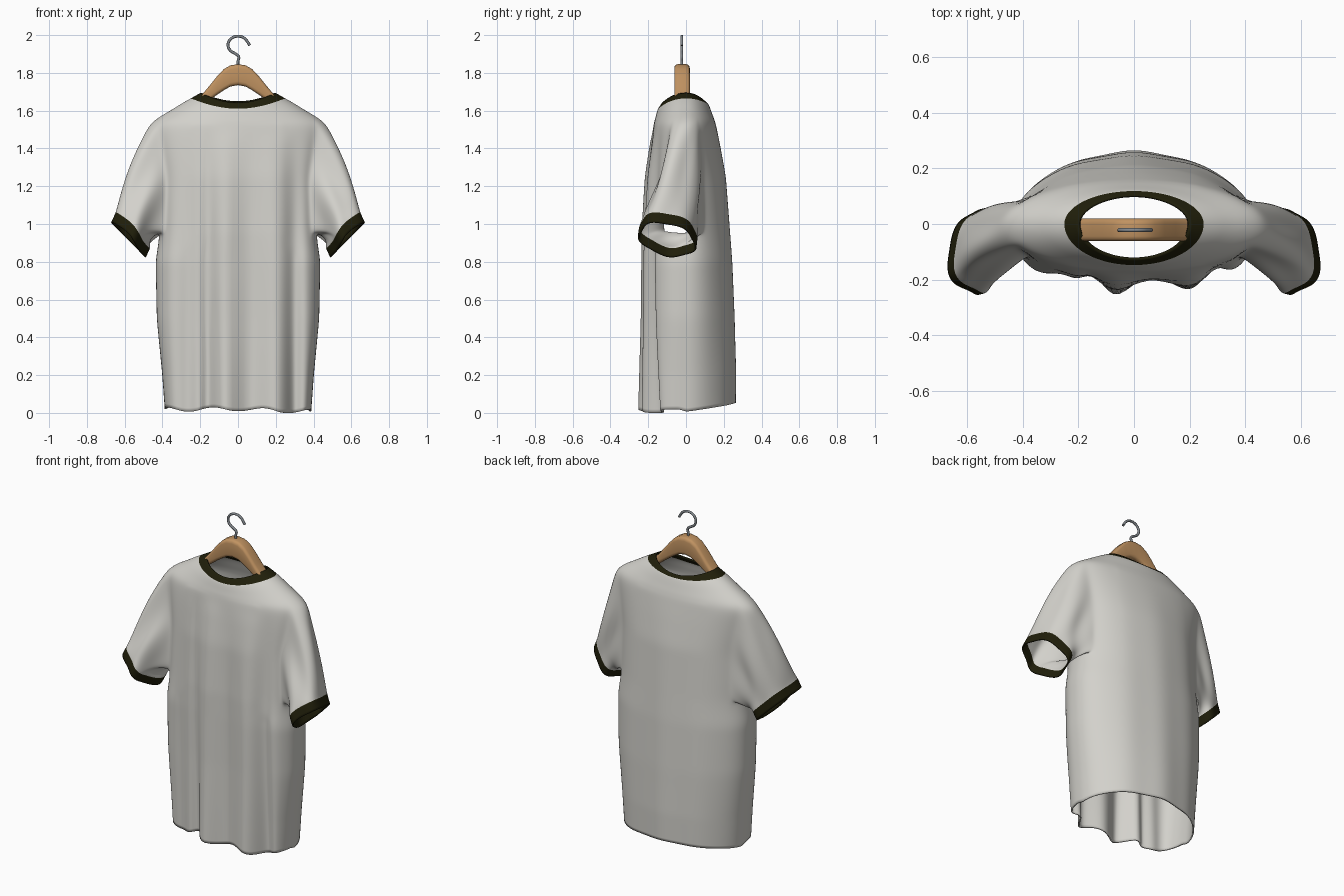
import bpy, bmesh, math
from mathutils import Vector

if "Cube" in bpy.data.objects:
    bpy.data.objects.remove(bpy.data.objects["Cube"])


def material(name, rgb):
    m = bpy.data.materials.new(name)
    m.diffuse_color = (*rgb, 1)
    m.use_nodes = True
    m.node_tree.nodes["Principled BSDF"].inputs["Base Color"].default_value = m.diffuse_color
    return m


GREY = material("pale grey cotton", (0.65, 0.64, 0.60))
DARK = material("dark olive trim", (0.014, 0.013, 0.003))
WOOD = material("hanger wood", (0.53, 0.29, 0.12))
STEEL = material("hook steel", (0.22, 0.24, 0.26))

# ---------- shirt profile: z, half width, front depth, back depth, front dip, back dip, roundness
KEYS = [
    (0.00, .388, .205, .260, 0, 0, .70), (0.20, .402, .205, .262, 0, 0, .70),
    (0.50, .430, .205, .255, 0, 0, .70), (0.80, .436, .210, .243, 0, 0, .70),
    (0.95, .415, .212, .232, 0, 0, .74), (1.25, .412, .204, .210, 0, 0, .80),
    (1.42, .445, .186, .180, 0, 0, .88), (1.53, .468, .172, .160, .01, .01, .95),
    (1.565, .420, .167, .150, .02, .012, 1), (1.605, .350, .160, .138, .035, .02, 1),
    (1.64, .295, .155, .128, .05, .027, 1), (1.665, .250, .149, .119, .055, .03, 1),
    (1.695, .197, .127, .102, .053, .045, 1)]
# front drape folds: x position, push forward, width
FOLDS = [(-.06, .06, .05), (.20, .042, .06), (-.36, .015, .05), (.37, .015, .04),
         (-.16, -.05, .026), (.06, -.022, .045), (.295, -.045, .035), (-.26, -.02, .04)]
COLS, ARM = 96, 7


def profile(z):
    for a, b in zip(KEYS, KEYS[1:]):
        if z <= b[0] + 1e-6:
            t = (z - a[0]) / (b[0] - a[0])
            return [p + (q - p) * t for p, q in zip(a, b)]
    return KEYS[-1]


def body_point(z, col):
    a = 2 * math.pi * col / COLS
    c, s = math.cos(a), math.sin(a)
    _, w, front, back, dip_f, dip_b, p = profile(z)
    if s > 0:
        p = 1
    x = w * math.copysign(abs(c) ** p, c)
    y = back * s if s > 0 else -front * abs(s) ** p
    fade = max(0, 1 - z / 1.5) ** 0.7
    if s < 0:
        push = sum(h * math.exp(-((x - m) / g) ** 2) for m, h, g in FOLDS)
        y -= push * fade * min(1, abs(s) * 2)
    else:
        y += .004 * fade * s * math.cos(x * 26)
    h = z - (dip_f if s < 0 else dip_b) * abs(s) ** 2.2
    # uneven hem
    k = max(0, 1 - z / .4)
    hem = .018 + .035 * max(0, y / .26) - .03 * max(0, x) + (.012 * math.cos((x + .13) * 24) if s < 0 else 0)
    return Vector((x, y, h + k * max(0, hem)))


def spread(a, b, n):
    return [a + (b - a) * i / n for i in range(n)]


rows = spread(0, .95, 24) + spread(.95, 1.53, 14) + spread(1.53, 1.665, 8) + [1.665, 1.68, 1.695]
R0, R1, COLLAR = 24, 38, 46

bm = bmesh.new()
grid = [[bm.verts.new(body_point(z, c)) for c in range(COLS)] for z in rows]


def in_armhole(r, c):
    near = lambda d: -ARM <= d < ARM
    return R0 <= r < R1 and (near((c + COLS // 2) % COLS - COLS // 2) or near(c - COLS // 2))


for r in range(len(rows) - 1):
    for c in range(COLS):
        if not in_armhole(r, c):
            n = (c + 1) % COLS
            f = bm.faces.new((grid[r][c], grid[r][n], grid[r + 1][n], grid[r + 1][c]))
            f.material_index = int(r >= COLLAR)

# ---------- sleeves: swept from each armhole loop down to a tilted cuff
loop = ([(R0, c) for c in range(-ARM, ARM)] + [(r, ARM) for r in range(R0, R1)]
        + [(R1, c) for c in range(ARM, -ARM, -1)] + [(r, -ARM) for r in range(R1, R0, -1)])
CENTRE, AXIS_A, AXIS_B = Vector((.582, -.1, .917)), Vector((.085, .015, .085)), Vector((-.035, .152, -.035))
BAND = Vector((.42, -.1, -.9)) * .055
STEPS = 14
for side in (1, -1):
    ring = [grid[r][c % COLS if side > 0 else (COLS // 2 - c) % COLS] for r, c in loop]
    starts, ends = [], []
    for v in ring:
        p = Vector((abs(v.co.x), v.co.y, v.co.z))
        ang = math.atan2((p.z - 1.24) / .29, p.y / .1)
        starts.append((p, ang))
        wob = 1 + .05 * math.cos(5 * ang + 1)
        # front of the cuff folds inward
        tuck = Vector((-.035, 0, 0)) * max(0, -math.cos(ang)) ** 3
        ends.append(CENTRE + (AXIS_A * math.sin(ang) + AXIS_B * math.cos(ang)) * wob + tuck)
    for i in range(1, STEPS + 3):
        new = []
        for (p, ang), e in zip(starts, ends):
            q = e - BAND
            t = min(1, i / STEPS)
            ctrl = (p + q) / 2 + Vector((.02, .005, .02))
            co = p * (1 - t) ** 2 + ctrl * 2 * t * (1 - t) + q * t * t
            # lengthwise sleeve folds
            out = AXIS_A * math.sin(ang) + AXIS_B * math.cos(ang)
            co -= out * .10 * math.sin(math.pi * t) * math.cos(5 * ang)
            if i > STEPS:
                co = q + BAND * (i - STEPS) / 2
            new.append(bm.verts.new((co.x * side, co.y, co.z)))
        for j in range(len(ring)):
            n = (j + 1) % len(ring)
            f = bm.faces.new((ring[j], ring[n], new[n], new[j]))
            f.material_index = int(i > STEPS)
        ring = new

# soften the armhole seams
soft = [v for v in bm.verts if not v.is_boundary and .85 < v.co.z < 1.58 and abs(v.co.x) > .25
        and not any(f.material_index for f in v.link_faces)]
for _ in range(3):
    bmesh.ops.smooth_vert(bm, verts=soft, factor=.5, use_axis_x=True, use_axis_y=True, use_axis_z=True)
bmesh.ops.recalc_face_normals(bm, faces=bm.faces)
for f in bm.faces:
    f.smooth = True
mesh = bpy.data.meshes.new("shirt")
bm.to_mesh(mesh)
bm.free()
shirt = bpy.data.objects.new("shirt", mesh)
bpy.context.collection.objects.link(shirt)
mesh.materials.append(GREY)
mesh.materials.append(DARK)
sub = shirt.modifiers.new("smooth", 'SUBSURF')
sub.levels = sub.render_levels = 1
thick = shirt.modifiers.new("cloth thickness", 'SOLIDIFY')
thick.thickness = .008
thick.offset = -1

# ---------- wooden hanger: half outline mirrored, skinned as a bar and rounded
TOP = [(0, 1.846), (.04, 1.84), (.075, 1.82), (.11, 1.783), (.15, 1.733), (.19, 1.685), (.26, 1.625),
       (.34, 1.575), (.41, 1.525)]
LOW = [1.735, 1.728, 1.708, 1.685, 1.655, 1.625, 1.562, 1.51, 1.475]
half = [(x, zt, zl) for (x, zt), zl in zip(TOP, LOW)]
pairs = [(-x, zt, zl) for x, zt, zl in half[:0:-1]] + half
bm = bmesh.new()
sections = [[bm.verts.new((x, y, z)) for y, z in ((-.062, zl), (.02, zl), (.02, zt), (-.062, zt))]
            for x, zt, zl in pairs]
for a, b in zip(sections, sections[1:]):
    for j in range(4):
        bm.faces.new((a[j], a[(j + 1) % 4], b[(j + 1) % 4], b[j]))
bm.faces.new(sections[0])
bm.faces.new(sections[-1])
bmesh.ops.recalc_face_normals(bm, faces=bm.faces)
for f in bm.faces:
    f.smooth = True
mesh = bpy.data.meshes.new("hanger_bar")
bm.to_mesh(mesh)
bm.free()
bar = bpy.data.objects.new("hanger_bar", mesh)
bpy.context.collection.objects.link(bar)
mesh.materials.append(WOOD)
bev = bar.modifiers.new("rounded edges", 'BEVEL')
bev.width, bev.segments, bev.angle_limit = .018, 3, math.radians(50)

# ---------- wire hook
HOOK = [(0, 1.83), (0, 1.862), (.004, 1.885), (-.012, 1.9), (-.04, 1.918), (-.053, 1.945), (-.045, 1.972),
        (-.024, 1.989), (.002, 1.994), (.028, 1.987), (.048, 1.968), (.062, 1.945)]
curve = bpy.data.curves.new("hook", 'CURVE')
curve.dimensions = '3D'
curve.bevel_depth, curve.bevel_resolution, curve.use_fill_caps = .0075, 3, True
sp = curve.splines.new('BEZIER')
sp.bezier_points.add(len(HOOK) - 1)
for bp, (x, z) in zip(sp.bezier_points, HOOK):
    bp.co = (x, -.022, z)
    bp.handle_left_type = bp.handle_right_type = 'AUTO'
sp.resolution_u = 4
hook = bpy.data.objects.new("hook", curve)
bpy.context.collection.objects.link(hook)
curve.materials.append(STEEL)
